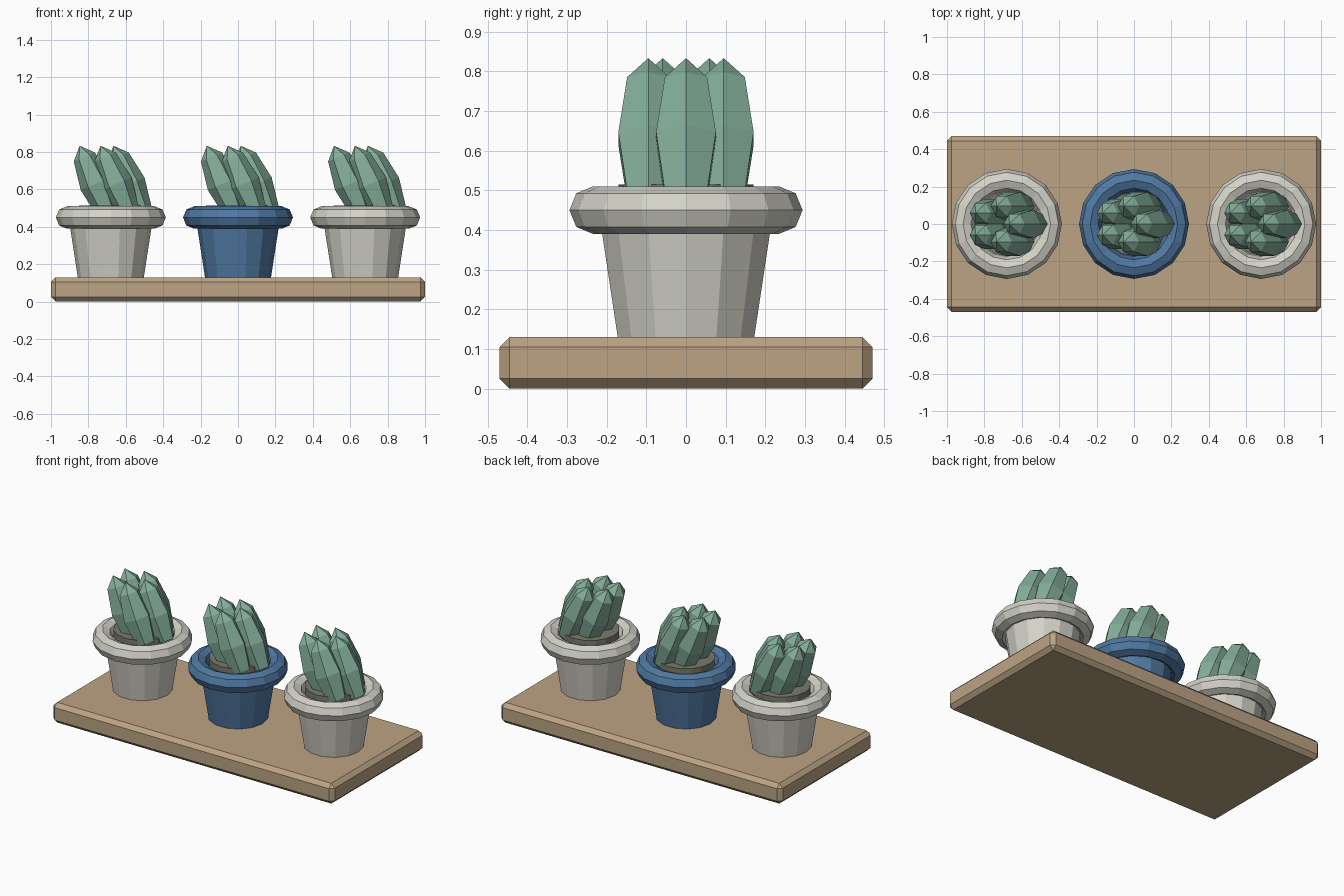
import bpy, bmesh
from math import cos, sin, pi
from mathutils import Matrix

if "Cube" in bpy.data.objects:
    bpy.data.objects.remove(bpy.data.objects["Cube"])


def material(name, rgb):
    m = bpy.data.materials.new(name)
    m.diffuse_color = (*rgb, 1)
    m.use_nodes = True
    m.node_tree.nodes["Principled BSDF"].inputs["Base Color"].default_value = m.diffuse_color
    return m


WOOD = material("wood", (0.50, 0.37, 0.23))
CLAY = material("pale_clay", (0.66, 0.65, 0.58))
BLUE = material("blue_glaze", (0.08, 0.19, 0.36))
SOIL = material("soil", (0.19, 0.20, 0.15))
GREEN = material("cactus_green", (0.23, 0.42, 0.32))


def finish(bm, name, mat):
    bmesh.ops.recalc_face_normals(bm, faces=bm.faces)
    me = bpy.data.meshes.new(name)
    bm.to_mesh(me)
    bm.free()
    me.materials.append(mat)
    ob = bpy.data.objects.new(name, me)
    bpy.context.collection.objects.link(ob)
    return ob


def lathe(bm, profile, sides, matrix, ring=False):
    """Revolve (radius, z) points; caps the ends, or closes the loop for a ring."""
    rows = [[bm.verts.new(matrix @ Matrix.Rotation(2 * pi * i / sides, 4, 'Z')
                          @ Matrix.Translation((r, 0, z)).to_translation())
             for i in range(sides)] for r, z in profile]
    pairs = list(zip(rows, rows[1:]))
    if ring:
        pairs.append((rows[-1], rows[0]))
    else:
        bm.faces.new(rows[0])
        bm.faces.new(rows[-1])
    for a, b in pairs:
        for i in range(sides):
            j = (i + 1) % sides
            bm.faces.new((a[i], a[j], b[j], b[i]))


# Chamfered wooden board
bm = bmesh.new()
bmesh.ops.create_cube(bm, size=1, matrix=Matrix.Translation((0, 0, 0.065))
                      @ Matrix.Diagonal((2, 0.94, 0.13, 1)))
bmesh.ops.bevel(bm, geom=bm.edges[:], offset=0.025, segments=1, affect='EDGES')
finish(bm, "board", WOOD)

for side, x, glaze in (("left", -0.68, CLAY), ("middle", 0, BLUE), ("right", 0.68, CLAY)):
    place = Matrix.Translation((x, 0, 0))

    # Tapered pot body
    bm = bmesh.new()
    lathe(bm, [(0.175, 0.12), (0.226, 0.45)], 14, place)
    finish(bm, side + "_pot", glaze)

    # Ring-shaped rim with an octagonal section
    bm = bmesh.new()
    section = [(0.234 + 0.06 * cos(k * pi / 4), 0.45 + 0.06 * sin(k * pi / 4)) for k in range(8)]
    lathe(bm, section, 16, place, ring=True)
    finish(bm, side + "_rim", glaze)

    # Soil plug
    bm = bmesh.new()
    lathe(bm, [(0.17, 0.44), (0.17, 0.514)], 16, place)
    finish(bm, side + "_soil", SOIL)

    # Five leaning six-sided cactus lobes in a ring
    bm = bmesh.new()
    for k in range(5):
        a = 2 * pi * k / 5
        lobe = place @ Matrix.Translation((0.1 * cos(a), 0.1 * sin(a), 0.63)) @ Matrix.Rotation(-0.4, 4, 'Y')
        lathe(bm, [(max(0.087 * sin(t * pi / 4), 0.0005), -0.22 * cos(t * pi / 4)) for t in range(5)], 6, lobe)
    finish(bm, side + "_cactus", GREEN)
